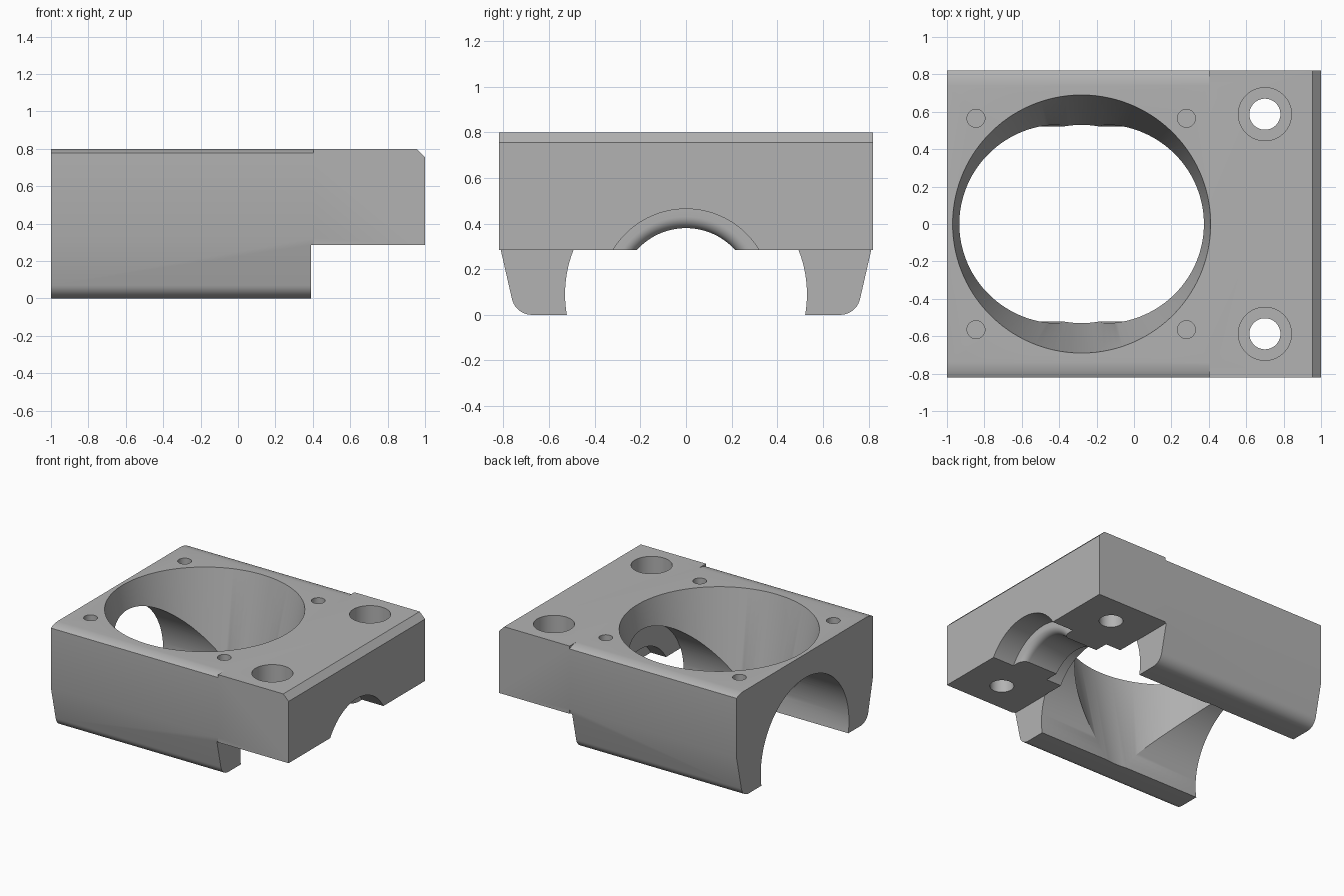
import bpy, math
from mathutils import Vector

cube = bpy.data.objects.get("Cube")
if cube:
    bpy.data.objects.remove(cube, do_unlink=True)

grey = bpy.data.materials.new("plain_grey")
grey.use_nodes = True
colour = (0.45, 0.45, 0.45, 1)
grey.diffuse_color = colour
grey.node_tree.nodes["Principled BSDF"].inputs["Base Color"].default_value = colour


def make(name, verts, faces):
    mesh = bpy.data.meshes.new(name)
    mesh.from_pydata(verts, [], faces)
    ob = bpy.data.objects.new(name, mesh)
    bpy.context.collection.objects.link(ob)
    bpy.context.view_layer.objects.active = ob
    bpy.ops.object.select_all(action='DESELECT')
    ob.select_set(True)
    bpy.ops.object.mode_set(mode='EDIT')
    bpy.ops.mesh.select_all(action='SELECT')
    bpy.ops.mesh.normals_make_consistent(inside=False)
    bpy.ops.object.mode_set(mode='OBJECT')
    mesh.materials.append(grey)
    return ob


def prism(name, profile, start, end, place):
    """Extrude a profile; place(a, b, t) maps it into space."""
    n = len(profile)
    verts = [place(a, b, t) for t in (start, end) for a, b in profile]
    faces = [list(range(n)), list(range(n, 2 * n))]
    faces += [[i, (i + 1) % n, n + (i + 1) % n, n + i] for i in range(n)]
    return make(name, verts, faces)


def lathe(name, profile, centre, along_x=False, steps=96):
    """Revolve (distance along axis, radius) points about z or x."""
    verts = []
    for d, r in profile:
        for k in range(steps):
            a = math.tau * (k + 0.5) / steps
            u, v = r * math.cos(a), r * math.sin(a)
            verts.append(Vector(centre) + Vector((d, u, v) if along_x else (u, v, d)))
    faces = [[j * steps + k, j * steps + (k + 1) % steps,
              (j + 1) * steps + (k + 1) % steps, (j + 1) * steps + k]
             for j in range(len(profile) - 1) for k in range(steps)]
    last = (len(profile) - 1) * steps
    faces += [list(range(steps)), list(range(last, last + steps))]
    return make(name, verts, faces)


def cut(body, cutter):
    cutter.hide_render = True
    mod = body.modifiers.new("cut", 'BOOLEAN')
    mod.operation, mod.solver, mod.object = 'DIFFERENCE', 'EXACT', cutter
    bpy.context.view_layer.objects.active = body
    bpy.ops.object.modifier_apply(modifier=mod.name)
    bpy.data.objects.remove(cutter, do_unlink=True)


def arc(cx, cy, r, a0, a1, n):
    steps = [math.radians(a0 + (a1 - a0) * i / n) for i in range(n + 1)]
    return [(cx + r * math.cos(a), cy + r * math.sin(a)) for a in steps]


# Stepped block with a chamfered end
outline = [(-1, 0), (.39, 0), (.39, .285), (1, .285), (1, .755), (.955, .8), (-1, .8)]
body = prism("clamp_housing", outline, -.82, .82, lambda a, b, t: (a, t, b))

# Drafted legs with rounded feet, and eased upper edges
foot = arc(.675, .09, .09, -90, -12, 10)
lower = [(.675, -.1)] + foot + [(.822, .33), (.95, .33), (.95, -.1)]
upper = [(.73, .9), (.73, .801), (.76, .798), (.785, .793), (.805, .786),
         (.822, .777), (.95, .777), (.95, .9)]
for side in (-1, 1):
    for shape in (lower, upper):
        cut(body, prism("edge_cutter", shape, -1.1, .405,
                        lambda a, b, t: (t, side * a, b)))

# Horizontal barrel, stepping down to a neck with a rounded rib
neck = [(-1.1, .53), (.392, .53), (.392, .374), (.52, .374), (.52, .29)]
rib = arc(.77, .34, .05, -90, 0, 8)
cut(body, lathe("barrel_cutter", neck + rib + [(.82, .374), (1.1, .374)],
                (0, 0, .09), along_x=True, steps=128))

# Tapered vertical bore
cut(body, lathe("bore_cutter", [(-.1, .51), (.9, .71)], (-.28, 0, 0), steps=128))

# Counterbored bolt holes and blind pilot holes
for side in (-1, 1):
    cut(body, lathe("bolt_cutter", [(.1, .083), (.5, .083), (.5, .142), (.9, .142)],
                    (.7, side * .587, 0), steps=48))
    for x in (-.845, .28):
        cut(body, lathe("pilot_cutter", [(.5, .048), (.9, .048)],
                        (x, side * .565, 0), steps=32))

bpy.ops.object.select_all(action='DESELECT')
body.select_set(True)
bpy.context.view_layer.objects.active = body
bpy.ops.object.shade_smooth_by_angle(angle=math.radians(25))
